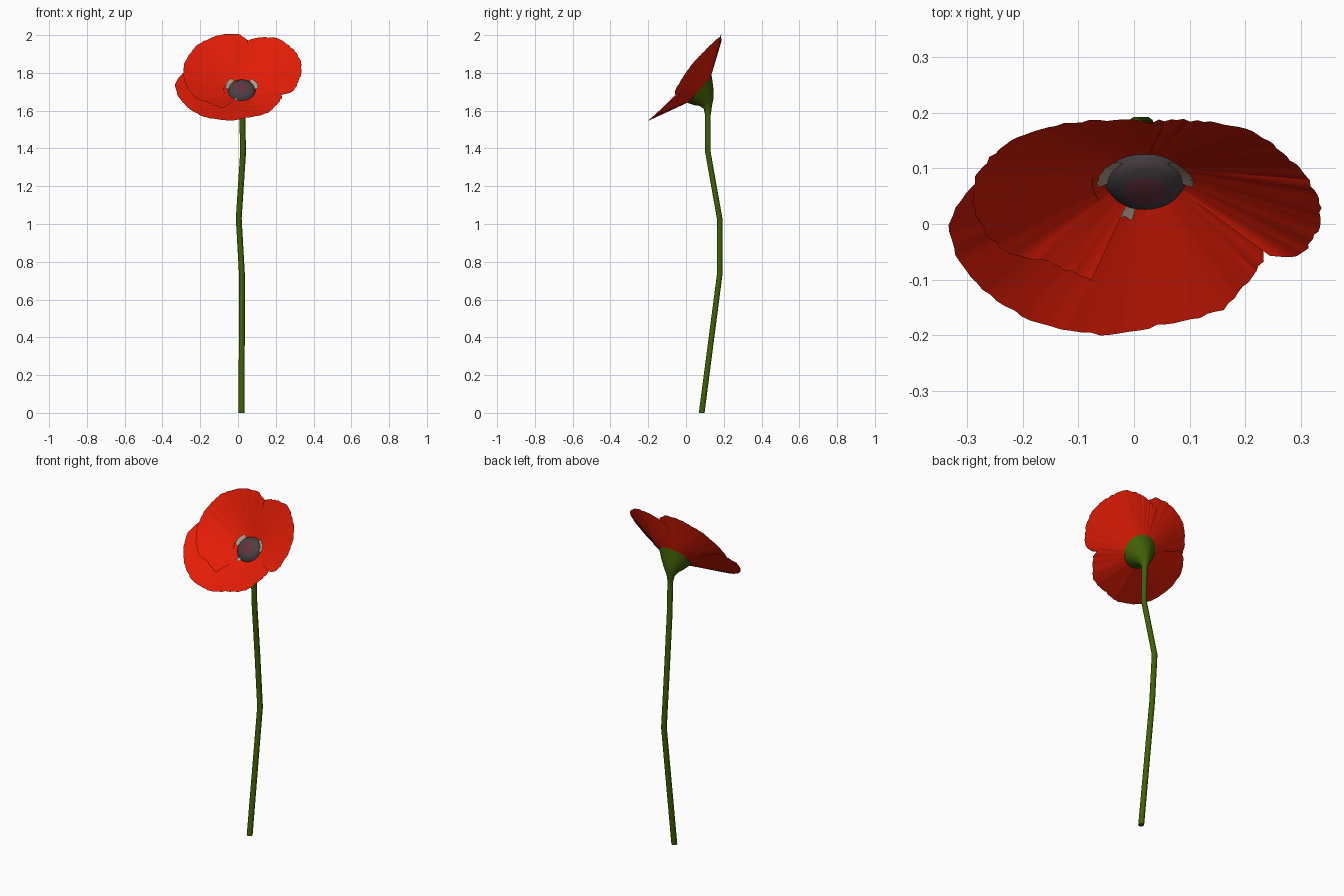
import bpy, math, random
from mathutils import Vector

if "Cube" in bpy.data.objects:
    bpy.data.objects.remove(bpy.data.objects["Cube"])

random.seed(4)
TILT = math.radians(48.7)
CENTRE = Vector((0.02, 0.075, 1.71))


def material(name, rgb):
    m = bpy.data.materials.new(name)
    m.diffuse_color = (*rgb, 1)
    m.use_nodes = True
    m.node_tree.nodes["Principled BSDF"].inputs["Base Color"].default_value = m.diffuse_color
    return m


RED = material("poppy red", (0.77, 0.012, 0.002))
GREEN = material("stem green", (0.052, 0.118, 0.002))
DARK = material("dark grey", (0.065, 0.05, 0.055))
PLUM = material("plum", (0.13, 0.033, 0.05))
CREAM = material("cream", (0.45, 0.33, 0.26))


def make(name, verts, faces, mats, smooth=None):
    me = bpy.data.meshes.new(name)
    me.from_pydata([tuple(v) for v in verts], [], faces)
    for m in mats:
        me.materials.append(m)
    ob = bpy.data.objects.new(name, me)
    bpy.context.collection.objects.link(ob)
    if smooth:
        bpy.ops.object.select_all(action='DESELECT')
        ob.select_set(True)
        bpy.context.view_layer.objects.active = ob
        bpy.ops.object.shade_smooth_by_angle(angle=math.radians(smooth))
    return ob


def tilted(x, v, n, t=TILT, c=CENTRE):
    """Point in a disc tilted towards the front: x right, v up the disc, n out of it."""
    return c + Vector((x, v * math.cos(t) - n * math.sin(t),
                       v * math.sin(t) + n * math.cos(t)))


def loft(name, rings, sides, mat, caps=(True, True), smooth=50):
    """Rings are (x, y, z, radius, tilt in degrees)."""
    verts, faces = [], []
    for x, y, z, r, t in rings:
        for i in range(sides):
            a = math.tau * i / sides
            verts.append(tilted(r * math.cos(a), r * math.sin(a), 0,
                                math.radians(t), Vector((x, y, z))))
    for k in range(len(rings) - 1):
        for i in range(sides):
            j = (i + 1) % sides
            faces.append((k * sides + i, k * sides + j,
                          (k + 1) * sides + j, (k + 1) * sides + i))
    if caps[0]:
        faces.append(tuple(reversed(range(sides))))
    if caps[1]:
        faces.append(tuple(range(len(verts) - sides, len(verts))))
    return make(name, verts, faces, [mat], smooth)


# Bent stem
loft("stem", [(0.019, 0.083, 0, 0.016, 0), (0.021, 0.178, 0.73, 0.0155, 0),
              (0.004, 0.178, 1.03, 0.0155, 0), (0.027, 0.116, 1.38, 0.0155, 0),
              (0.022, 0.116, 1.60, 0.0155, 0)], 10, GREEN)

# Trumpet-shaped green base under the petals
loft("flower_base", [(0.022, 0.116, 1.58, 0.0158, 0), (0.021, 0.115, 1.615, 0.022, 10),
                     (0.02, 0.108, 1.645, 0.042, 28), (0.02, 0.094, 1.675, 0.068, 42),
                     (0.02, 0.073, 1.713, 0.096, 48.7)], 24, GREEN, (False, False))


def petal(name, outline, steps=56):
    """Outline is (angle in degrees, rim radius, rim height above the flower's centre)."""
    verts, faces = [], []
    cols = (0.0, 0.33, 0.67, 1.0)
    a0, a1 = outline[0][0], outline[-1][0]
    for s in range(steps + 1):
        a = a0 + (a1 - a0) * s / steps
        for (p, rp, hp), (q, rq, hq) in zip(outline, outline[1:]):
            if p <= a <= q + 1e-6:
                f = (a - p) / (q - p)
                rim, high = rp + (rq - rp) * f, hp + (hq - hp) * f
                break
        rim += random.uniform(-0.003, 0.003)
        pleat = random.uniform(-0.0016, 0.0016)
        ar = math.radians(a)
        for c in cols:
            r = 0.06 + (rim - 0.06) * c
            n = -0.01 + (high + 0.01) * c + pleat * c
            verts.append(tilted(r * math.cos(ar), r * math.sin(ar), n))
    w = len(cols)
    for s in range(steps):
        for k in range(w - 1):
            i = s * w + k
            faces.append((i, i + 1, i + w + 1, i + w))
    make(name, verts, faces, [RED], 25)


# Three overlapping petals
petal("upper_left_petal", [(83, 0.268, 0.098), (94, 0.297, 0.112), (112, 0.312, 0.11),
                           (137, 0.328, 0.097), (157, 0.325, 0.085), (176, 0.31, 0.078),
                           (194, 0.287, 0.072), (207, 0.268, 0.067), (219, 0.228, 0.063),
                           (230, 0.218, 0.065), (243, 0.214, 0.068)])
petal("right_petal", [(-25, 0.25, 0.084), (-18, 0.292, 0.098), (0, 0.31, 0.115),
                      (15, 0.325, 0.122), (36, 0.326, 0.118), (56, 0.325, 0.11),
                      (74, 0.292, 0.098), (83, 0.272, 0.09), (98, 0.24, 0.074)])
petal("lower_petal", [(162, 0.28, 0.052), (167, 0.314, 0.063), (185, 0.356, 0.077),
                      (205, 0.354, 0.083), (230, 0.34, 0.094), (252, 0.316, 0.1),
                      (276, 0.28, 0.095), (300, 0.278, 0.092), (312, 0.26, 0.085),
                      (330, 0.245, 0.076), (342, 0.22, 0.06)])

# Dark seed head: shallow dome with a plum spot in the middle
sides, rows = 32, 8
verts, faces = [tilted(0, 0, 0.026)], []
for k in range(1, rows + 1):
    r = 0.074 * k / rows
    n = -0.007 + 0.033 * math.sqrt(max(0, 1 - (k / rows) ** 2))
    for i in range(sides):
        a = math.tau * i / sides
        verts.append(tilted(r * math.cos(a), r * math.sin(a), n))
for i in range(sides):
    j = (i + 1) % sides
    faces.append((0, 1 + i, 1 + j))
    for k in range(rows - 1):
        b = 1 + k * sides
        faces.append((b + i, b + sides + i, b + sides + j, b + j))
head = make("seed_head", verts, faces, [DARK, PLUM], 60)
for p in head.data.polygons:
    d = p.center - CENTRE
    p.material_index = 1 if math.hypot(d.x, d.y * math.cos(TILT) + d.z * math.sin(TILT)) < 0.034 else 0

# Cream stamen fringe showing in arcs round the seed head
verts, faces = [], []
for start, end in ((0, 54), (126, 180), (240, 255)):
    for a in range(start, end, 3):
        b = len(verts)
        outer = 0.089 + random.uniform(-0.004, 0.002)
        for ang, r in ((a, 0.066), (a, outer), (a + 3, outer), (a + 3, 0.066)):
            t = math.radians(ang)
            verts.append(tilted(r * math.cos(t), r * math.sin(t), 0.45 * (r - 0.06) + 0.001))
        faces.append((b, b + 1, b + 2, b + 3))
make("stamen_fringe", verts, faces, [CREAM])
